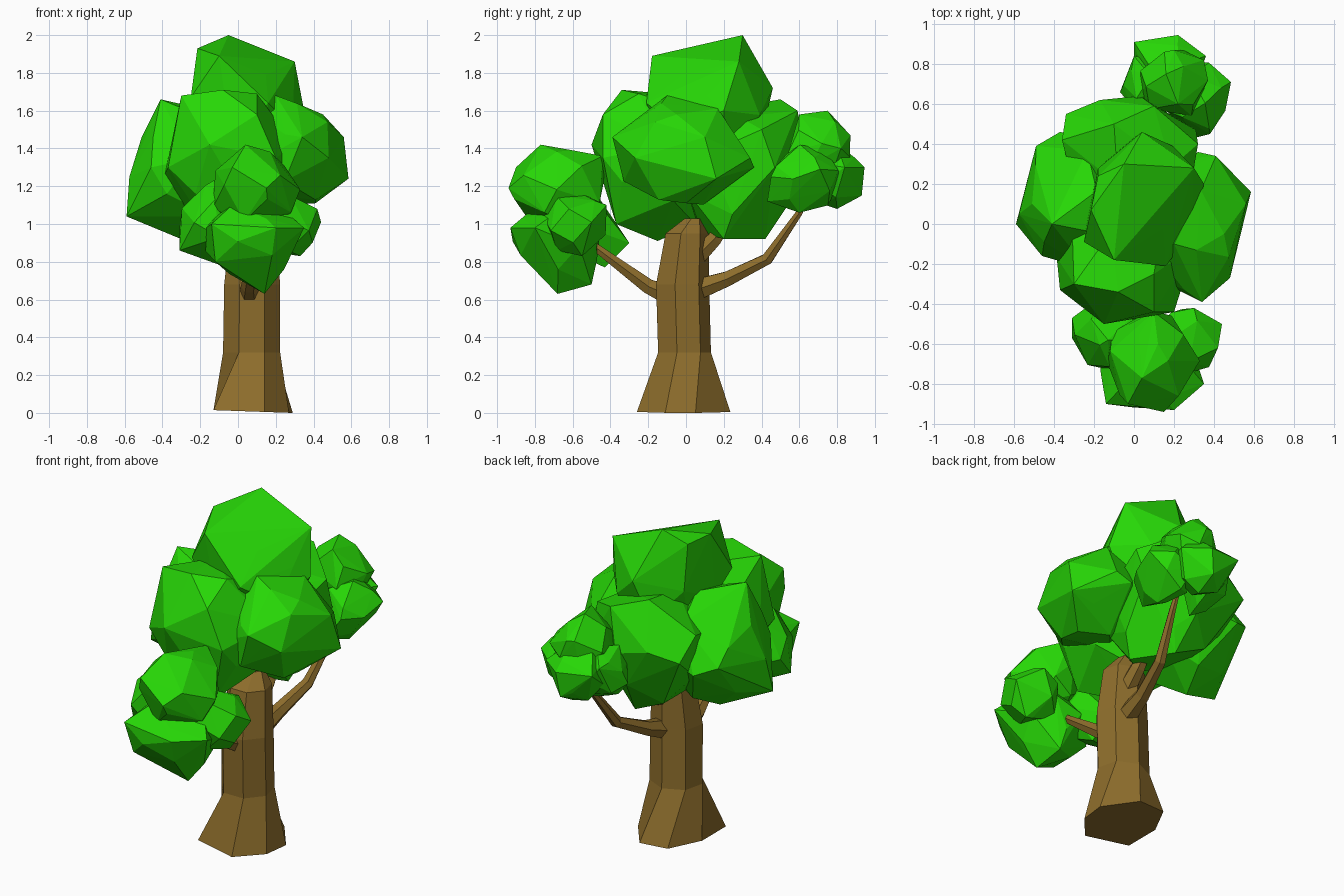
import bpy, bmesh, math, random
from mathutils import Vector


def material(name, rgb):
    m = bpy.data.materials.new(name)
    m.diffuse_color = (*rgb, 1)
    return m


LEAF = material("leaf_green", (0.02, 0.68, 0.002))
BARK = material("bark_brown", (0.27, 0.155, 0.025))


def finish(name, bm, mat):
    bmesh.ops.recalc_face_normals(bm, faces=bm.faces)
    me = bpy.data.meshes.new(name)
    bm.to_mesh(me)
    bm.free()
    me.materials.append(mat)
    ob = bpy.data.objects.new(name, me)
    bpy.context.collection.objects.link(ob)


def clump(name, centre, radii, corners=(), n=22, seed=1):
    """Faceted leaf clump: hull of points spread on an ellipsoid plus chosen corners."""
    rnd = random.Random(seed)
    bm = bmesh.new()
    for i in range(n):
        z = 1 - 2 * (i + 0.5) / n
        a = i * 2.39996 + seed + rnd.uniform(-0.2, 0.2)
        r = math.sqrt(1 - z * z)
        p = Vector((r * math.cos(a), r * math.sin(a), z)) * rnd.uniform(0.95, 1.04)
        bm.verts.new([c + s * q for c, s, q in zip(centre, radii, p)])
    for c in corners:
        bm.verts.new(c)
    res = bmesh.ops.convex_hull(bm, input=bm.verts)
    junk = {v for v in res["geom_interior"] + res["geom_unused"]
            if isinstance(v, bmesh.types.BMVert)}
    bmesh.ops.delete(bm, geom=list(junk), context='VERTS')
    finish(name, bm, LEAF)


def skin(bm, rings):
    for a, b in zip(rings, rings[1:]):
        k = len(a)
        for i in range(k):
            bm.faces.new((a[i], a[(i + 1) % k], b[(i + 1) % k], b[i]))
    bm.faces.new(rings[0][::-1])
    bm.faces.new(rings[-1])


def branch(name, path, sides=6):
    """Tapered tube through (x, y, z, radius) points."""
    bm = bmesh.new()
    pts = [Vector(p[:3]) for p in path]
    rings = []
    for i, p in enumerate(pts):
        d = (pts[min(i + 1, len(pts) - 1)] - pts[max(i - 1, 0)]).normalized()
        u = Vector((1, 0, 0))
        u = (u - d * u.dot(d)).normalized()
        w = d.cross(u)
        ang = [2 * math.pi * k / sides for k in range(sides)]
        rings.append([bm.verts.new(p + path[i][3] * (u * math.cos(a) + w * math.sin(a)))
                      for a in ang])
    skin(bm, rings)
    finish(name, bm, BARK)


# Trunk: seven-sided, irregular flared foot, rounded off at the top
bm = bmesh.new()
foot = [(-0.13, -0.2), (0.14, -0.26), (0.27, -0.11), (0.29, 0.05),
        (0.15, 0.235), (-0.03, 0.22), (-0.13, 0.03)]
rings = [[bm.verts.new((x, y, 0.01 - 0.035 * x)) for x, y in foot]]
for z, cx, cy, rx, ry in [(0.32, 0.072, -0.015, 0.155, 0.147),
                          (0.68, 0.075, -0.025, 0.152, 0.148),
                          (0.95, 0.08, 0.0, 0.125, 0.12),
                          (1.03, 0.08, 0.04, 0.06, 0.05)]:
    ang = [math.radians(-115.7 + k * 360 / 7) for k in range(7)]
    rings.append([bm.verts.new((cx + rx * math.cos(a), cy + ry * math.sin(a), z))
                  for a in ang])
skin(bm, rings)
finish("trunk", bm, BARK)

# Branches
branch("front_branch", [(0.06, -0.06, 0.61, 0.065), (0.06, -0.2, 0.67, 0.045),
                        (0.08, -0.43, 0.84, 0.028), (0.08, -0.55, 0.93, 0.02)])
branch("back_branch", [(0.1, 0.05, 0.65, 0.065), (0.12, 0.22, 0.71, 0.045),
                       (0.17, 0.43, 0.815, 0.035), (0.22, 0.6, 1.06, 0.02),
                       (0.22, 0.64, 1.15, 0.015)])
branch("short_branch", [(0.1, 0.06, 0.83, 0.055), (0.1, 0.15, 0.92, 0.045),
                        (0.09, 0.23, 1.04, 0.032)])

# Main crown
clump("crown_top", (0.05, 0.13, 1.56), (0.28, 0.32, 0.28),
      [(-0.05, 0.3, 2.0), (-0.215, 0.07, 1.93), (-0.1, -0.18, 1.89), (0.16, -0.21, 1.64),
       (0.3, 0.28, 1.86), (0.35, 0.2, 1.6), (-0.25, -0.09, 1.67), (0.04, 0.46, 1.72),
       (-0.18, 0.24, 1.92)], n=16, seed=3)
clump("crown_right", (0.28, -0.02, 1.37), (0.29, 0.35, 0.28),
      [(0.2, -0.1, 1.68), (0.45, -0.05, 1.58), (0.56, 0.1, 1.46), (0.585, 0.16, 1.24),
       (0.41, 0.0, 1.11), (0.48, -0.27, 1.35), (0.34, -0.39, 1.46), (0.41, 0.34, 1.35),
       (0.32, 0.36, 1.3)], n=18, seed=5)
clump("crown_front", (-0.05, -0.13, 1.32), (0.35, 0.34, 0.37),
      [(-0.3, -0.3, 1.68), (-0.08, -0.34, 1.71), (0.1, -0.25, 1.69), (-0.37, -0.33, 1.3),
       (-0.15, -0.5, 1.42), (0.2, -0.44, 1.35), (0.1, -0.37, 1.0), (-0.1, -0.15, 0.91),
       (0.1, -0.44, 1.58)], n=20, seed=2)
clump("crown_left", (-0.26, 0.1, 1.29), (0.29, 0.34, 0.35),
      [(-0.59, 0.0, 1.04), (-0.575, 0.05, 1.25), (-0.51, 0.1, 1.46), (-0.41, 0.0, 1.66),
       (-0.49, 0.39, 1.3), (-0.37, 0.46, 1.25), (-0.3, 0.1, 0.92), (-0.46, -0.16, 1.3)],
      n=18, seed=7)
clump("crown_back", (0.0, 0.27, 1.27), (0.35, 0.33, 0.37),
      [(-0.34, 0.55, 1.35), (-0.17, 0.62, 1.4), (0.03, 0.64, 1.35), (0.31, 0.47, 1.3),
       (-0.1, 0.5, 1.66), (0.1, 0.59, 1.6), (0.05, 0.42, 0.92), (0.2, 0.2, 0.92),
       (0.32, 0.4, 1.5), (0.1, 0.47, 1.05), (-0.36, 0.42, 1.48)], n=18, seed=4)

# Front lower cluster
clump("front_cluster_top", (0.09, -0.67, 1.17), (0.24, 0.25, 0.22),
      [(0.04, -0.77, 1.42), (0.12, -0.6, 1.39), (0.1, -0.44, 1.36), (0.15, -0.94, 1.19),
       (-0.03, -0.9, 1.3)], n=18, seed=6)
clump("front_cluster_bottom", (0.07, -0.68, 0.92), (0.25, 0.24, 0.22),
      [(0.14, -0.68, 0.63), (0.12, -0.5, 0.68), (-0.12, -0.84, 0.8), (-0.14, -0.9, 1.0),
       (0.2, -0.93, 0.98), (0.35, -0.8, 0.98)], n=18, seed=8)
clump("front_cluster_right", (0.25, -0.59, 1.0), (0.18, 0.17, 0.18),
      [(0.44, -0.5, 1.01), (0.42, -0.62, 1.08), (0.33, -0.55, 0.83), (0.3, -0.42, 1.1)],
      n=16, seed=9)
clump("front_cluster_left", (-0.12, -0.57, 1.02), (0.18, 0.18, 0.2),
      [(-0.31, -0.47, 0.98), (-0.31, -0.57, 0.86), (-0.13, -0.58, 1.23),
       (-0.06, -0.43, 0.77), (-0.08, -0.3, 0.9)], n=16, seed=10)

# Back upper cluster
clump("back_cluster_top", (0.19, 0.7, 1.39), (0.18, 0.18, 0.19),
      [(0.16, 0.75, 1.6), (0.22, 0.6, 1.58), (0.2, 0.87, 1.47), (0.35, 0.82, 1.4)],
      n=16, seed=11)
clump("back_cluster_right", (0.31, 0.64, 1.25), (0.155, 0.19, 0.18),
      [(0.485, 0.71, 1.29), (0.38, 0.45, 1.25), (0.33, 0.6, 1.06), (0.3, 0.43, 1.12)],
      n=16, seed=12)
clump("back_cluster_end", (0.17, 0.78, 1.26), (0.17, 0.15, 0.17),
      [(0.22, 0.945, 1.3), (0.0, 0.91, 1.32), (0.2, 0.93, 1.15), (0.36, 0.84, 1.3),
       (0.2, 0.8, 1.08)], n=16, seed=13)
clump("back_cluster_left", (0.07, 0.69, 1.25), (0.13, 0.15, 0.18),
      [(-0.07, 0.66, 1.2), (0.0, 0.84, 1.34), (0.1, 0.6, 1.06), (-0.02, 0.6, 1.3)],
      n=16, seed=14)
